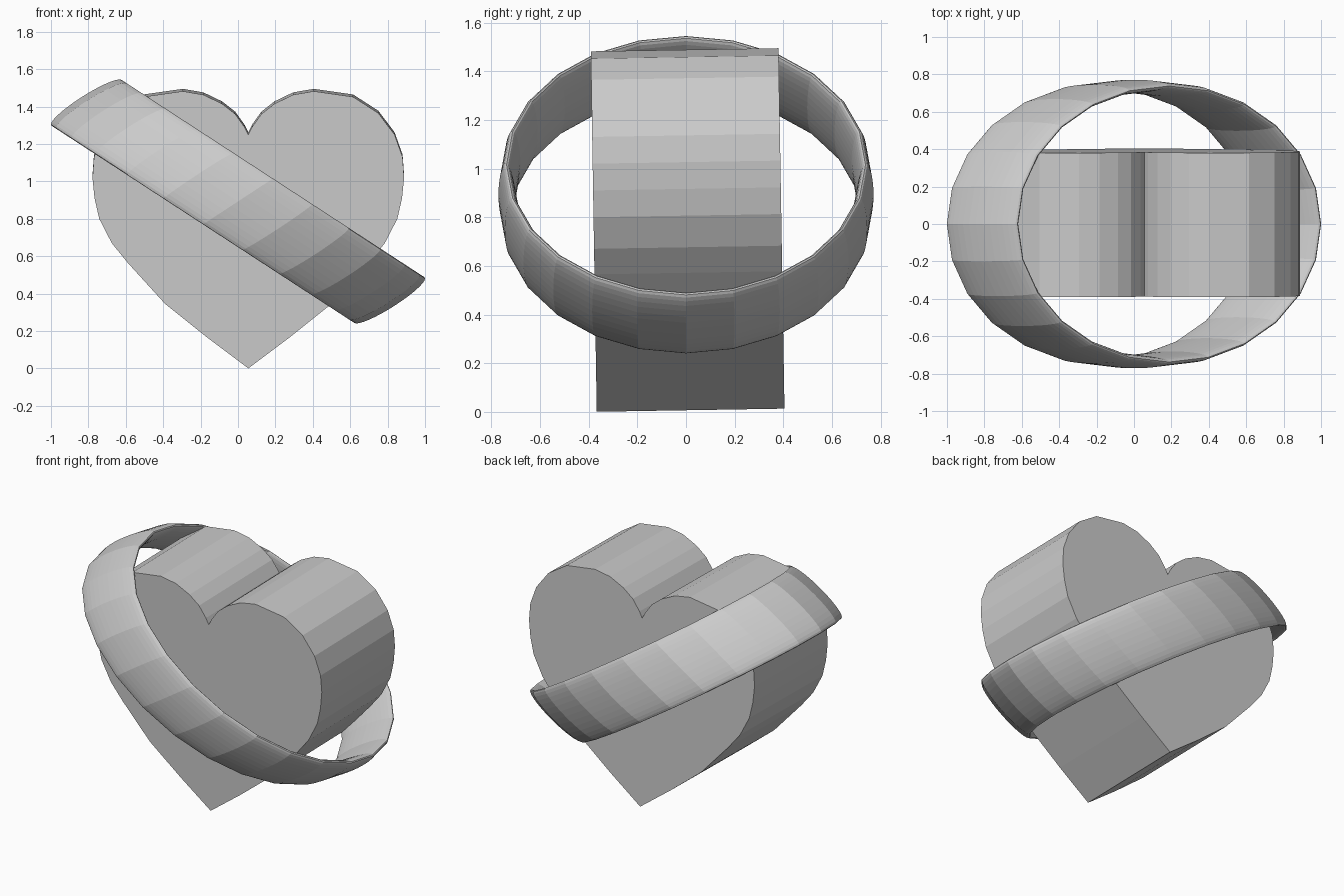
import bpy, bmesh
from math import cos, sin, pi, radians
from mathutils import Vector

cube = bpy.data.objects.get("Cube")
if cube:
    bpy.data.objects.remove(cube)

# Single grey finish shared by both parts
grey = bpy.data.materials.new("plain grey")
grey.use_nodes = True
colour = (0.6, 0.6, 0.6, 1)
grey.diffuse_color = colour
grey.node_tree.nodes["Principled BSDF"].inputs["Base Color"].default_value = colour


def make_object(name, bm):
    bmesh.ops.recalc_face_normals(bm, faces=bm.faces[:])
    mesh = bpy.data.meshes.new(name)
    bm.to_mesh(mesh)
    bm.free()
    mesh.materials.append(grey)
    obj = bpy.data.objects.new(name, mesh)
    bpy.context.collection.objects.link(obj)
    return obj


# Heart: mirrored half outline, extruded front to back
half = [(0, 0), (0.22, 0.165), (0.445, 0.345), (0.645, 0.565), (0.73, 0.67),
        (0.797, 0.8), (0.822, 0.91), (0.833, 1.02), (0.825, 1.13),
        (0.782, 1.25), (0.695, 1.365), (0.56, 1.452), (0.35, 1.482),
        (0.24, 1.463), (0.14, 1.415), (0.07, 1.36), (0.02, 1.29), (0, 1.25)]
outline = half + [(-x, z) for x, z in half[-2:0:-1]]
depth = 0.386
bm = bmesh.new()
front = bm.faces.new([bm.verts.new((x, -depth, z)) for x, z in outline])
extruded = bmesh.ops.extrude_face_region(bm, geom=[front], use_keep_orig=True)
back = [v for v in extruded["geom"] if isinstance(v, bmesh.types.BMVert)]
bmesh.ops.translate(bm, verts=back, vec=(0, 2 * depth, 0))
heart = make_object("heart", bm)
heart.location = (0.055, 0.019, 0.007)
heart.rotation_euler.x = radians(0.95)

# Ring: lens-shaped band swept round a slanted oval
centre = Vector((0, 0, 0.893))
long_axis = Vector((0.81, 0, -0.5275))
short_axis = Vector((0, 0.738, 0))
band = Vector((0.187, 0, 0.1225))
segments, sides, bulge = 24, 32, 0.045
bm = bmesh.new()
loops = []
for i in range(segments):
    a = 2 * pi * i / segments
    spoke = long_axis * cos(a) + short_axis * sin(a)
    loops.append([bm.verts.new(centre + spoke * (1 + bulge * cos(p)) + band * sin(p))
                  for p in (2 * pi * j / sides for j in range(sides))])
for i in range(segments):
    here, there = loops[i], loops[(i + 1) % segments]
    for j in range(sides):
        k = (j + 1) % sides
        bm.faces.new((here[j], there[j], there[k], here[k]))
make_object("ring", bm)
